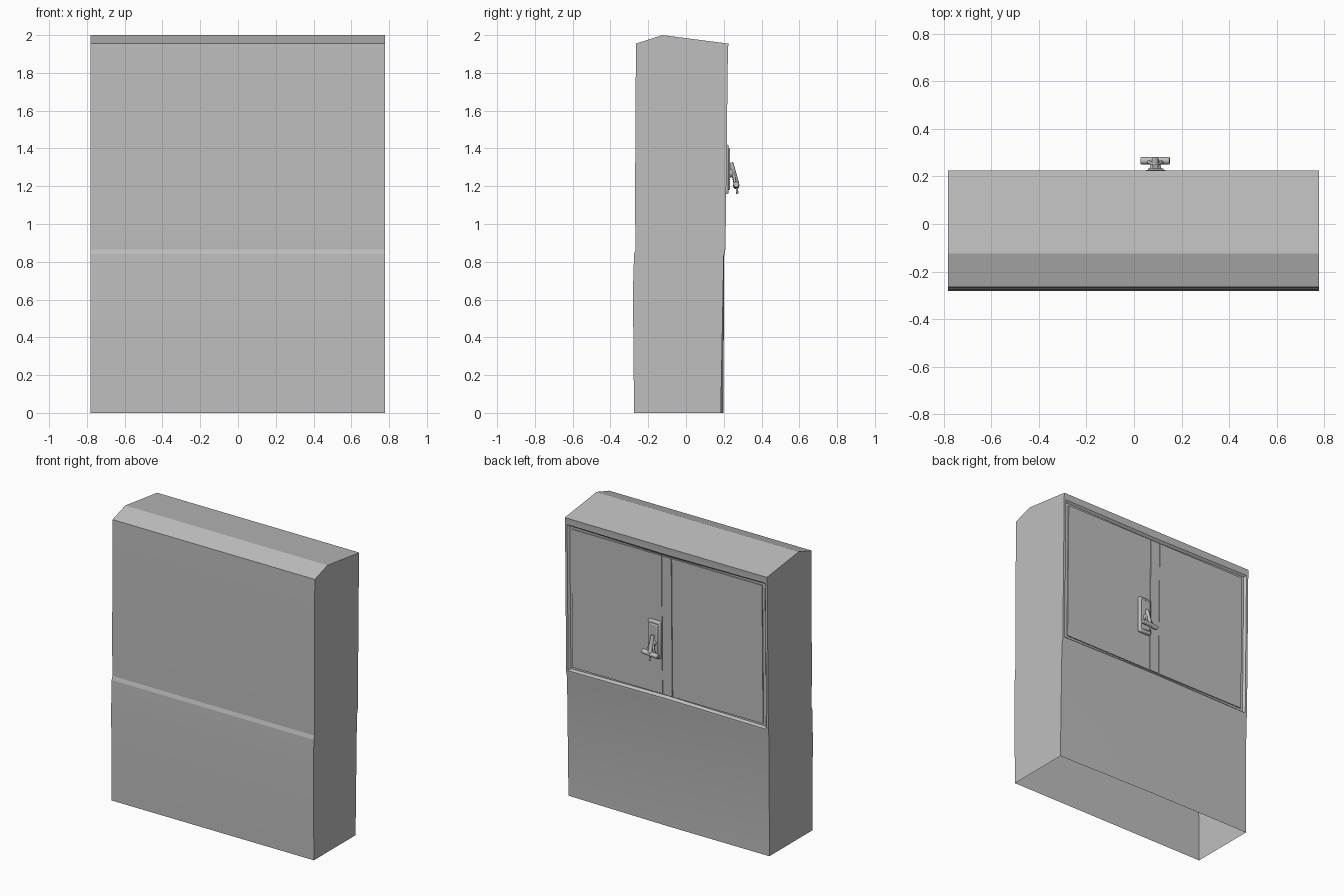
import bpy, bmesh, math
from mathutils import Vector

old = bpy.data.objects.get("Cube")
if old:
    bpy.data.objects.remove(old)

grey = bpy.data.materials.new("painted grey metal")
grey.use_nodes = True
COLOUR = (0.52, 0.52, 0.52, 1)
grey.diffuse_color = COLOUR
grey.node_tree.nodes["Principled BSDF"].inputs["Base Color"].default_value = COLOUR


def finish(name, bm, bevel=0, angle=30):
    """Turn a bmesh into a shaded, coloured object."""
    mesh = bpy.data.meshes.new(name)
    bm.to_mesh(mesh)
    bm.free()
    obj = bpy.data.objects.new(name, mesh)
    bpy.context.collection.objects.link(obj)
    mesh.materials.append(grey)
    if bevel:
        mod = obj.modifiers.new("Bevel", "BEVEL")
        mod.width, mod.segments = bevel, 2
    bpy.ops.object.select_all(action="DESELECT")
    obj.select_set(True)
    bpy.context.view_layer.objects.active = obj
    bpy.ops.object.shade_smooth_by_angle(angle=math.radians(angle))
    return obj


def box(name, low, high, bevel=0):
    bm = bmesh.new()
    bmesh.ops.create_cube(bm, size=1)
    low, high = Vector(low), Vector(high)
    for v in bm.verts:
        v.co = (low + high) / 2 + v.co * (high - low)
    return finish(name, bm, bevel)


def rod(name, start, end, r1, r2=None, bevel=0):
    start, end = Vector(start), Vector(end)
    axis = end - start
    bm = bmesh.new()
    bmesh.ops.create_cone(bm, cap_ends=True, segments=16, radius1=r1,
                          radius2=r1 if r2 is None else r2, depth=axis.length)
    turn = axis.to_track_quat("Z", "Y")
    for v in bm.verts:
        v.co = turn @ v.co + (start + end) / 2
    return finish(name, bm, bevel)


# Cabinet shell: side profile swept across the width, open underneath
PROFILE = [(-0.275, 0), (-0.281, 0.64), (-0.275, 0.84), (-0.267, 0.866),
           (-0.27, 1.1), (-0.265, 1.955), (-0.125, 2.0), (0.225, 1.955),
           (0.222, 1.925), (0.209, 0.87), (0.202, 0.83), (0.198, 0)]
DOOR_TOP = 8
bm = bmesh.new()
columns = []
for x in (-0.782, 0, 0.778):
    ring = []
    for i, (y, z) in enumerate(PROFILE):
        dent = 0.014 * (1 - z) if i > DOOR_TOP + 1 and x > 0.5 else 0
        ring.append(bm.verts.new((x, y - dent, z)))
    columns.append(ring)
door_faces = []
for a, b in zip(columns, columns[1:]):
    for i in range(len(PROFILE) - 1):
        face = bm.faces.new((a[i], b[i], b[i + 1], a[i + 1]))
        if i == DOOR_TOP:
            door_faces.append(face)
bm.faces.new(columns[0])
bm.faces.new(columns[-1][::-1])
bmesh.ops.recalc_face_normals(bm, faces=bm.faces[:])
if max(bm.faces, key=lambda f: f.calc_center_median().z).normal.z < 0:
    bmesh.ops.reverse_faces(bm, faces=bm.faces[:])
# Raised door frame with a sloped, recessed opening
bmesh.ops.inset_region(bm, faces=door_faces, thickness=0.022, depth=0)
bmesh.ops.inset_region(bm, faces=door_faces, thickness=0.016, depth=-0.014)
finish("cabinet_shell", bm, angle=14)


# Back panels that lean with the rear wall
def leaning_panel(name, x0, x1, z0, z1, out):
    bm = bmesh.new()
    bmesh.ops.create_cube(bm, size=1)
    for v in bm.verts:
        z = z1 if v.co.z > 0 else z0
        wall = 0.209 + (z - 0.87) * 0.0123
        v.co = (x1 if v.co.x > 0 else x0,
                wall + (out if v.co.y > 0 else -0.016), z)
    return finish(name, bm)


leaning_panel("left_door", 0.04, 0.732, 0.913, 1.882, -0.007)
leaning_panel("right_door", -0.736, -0.04, 0.913, 1.882, -0.007)
leaning_panel("centre_strip", -0.036, 0.036, 0.913, 1.882, -0.006)

# Lock plate and swing handle
box("lock_plate", (0.043, 0.2, 1.16), (0.14, 0.226, 1.42), 0.008)
box("lock_plate_rim", (0.058, 0.22, 1.18), (0.125, 0.234, 1.4), 0.006)
rod("lock_boss", (0.09, 0.225, 1.27), (0.09, 0.25, 1.27), 0.028, 0.02, 0.003)
rod("lever", (0.09, 0.238, 1.325), (0.09, 0.268, 1.21), 0.012, 0.015, 0.003)
rod("grip", (0.028, 0.266, 1.2), (0.15, 0.266, 1.21), 0.016, bevel=0.004)
for side in (-1, 1):
    rod("left_brace" if side > 0 else "right_brace", (0.09, 0.243, 1.3),
        (0.09 + side * 0.03, 0.262, 1.21), 0.007)
rod("key_pin", (0.09, 0.268, 1.2), (0.09, 0.272, 1.16), 0.006)
